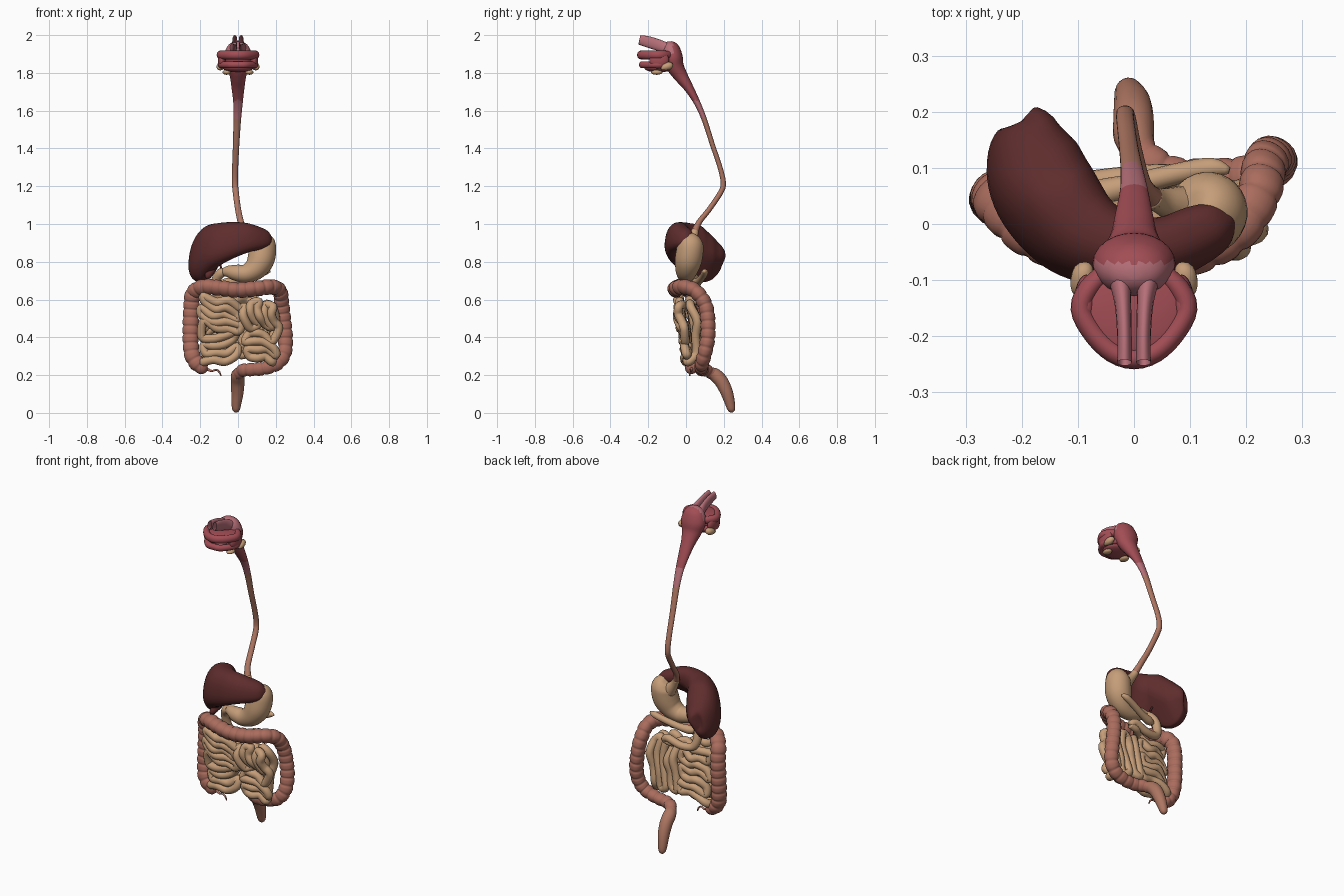
import bpy, bmesh, math, random
from mathutils import Vector

random.seed(4)


def material(name, rgb):
    m = bpy.data.materials.new(name)
    m.diffuse_color = (*rgb, 1)
    return m


TAN = material("tan gut", (0.56, 0.34, 0.19))
COLON = material("colon brown pink", (0.40, 0.15, 0.11))
GULLET = material("gullet brown", (0.42, 0.18, 0.12))
LIVER = material("liver maroon", (0.115, 0.026, 0.026))
RED = material("mouth red", (0.36, 0.075, 0.09))
PINK = material("soft pink", (0.47, 0.16, 0.19))


def spline(pts, step):
    """Catmull-Rom samples of position and both radii."""
    P = [tuple(p) + ((p[3],) if len(p) == 4 else ()) for p in pts]
    P = [P[0]] + P + [P[-1]]
    out = []
    for i in range(1, len(P) - 2):
        a, b, c, d = P[i - 1:i + 3]
        n = max(3, int((Vector(c[:3]) - Vector(b[:3])).length / step))
        for k in range(n + (i == len(P) - 3)):
            t = k / n
            out.append([0.5 * (2 * q + (r - p) * t + (2 * p - 5 * q + 4 * r - s) * t * t
                               + (3 * q - p - 3 * r + s) * t ** 3)
                        for p, q, r, s in zip(a, b, c, d)])
    return out


def tube(name, pts, mats, sides=16, step=0.01, ref=(1, 0, 0), ripple=0, lean=0,
         power=1, hollow=0, fixed=False, rule=None, open_start=False):
    """Sweep an ellipse along a smooth path; the first radius lies along ref."""
    S = spline(pts, step)
    pos = [Vector(s[:3]) for s in S]
    side, dist = Vector(ref), 0
    bm = bmesh.new()
    rings = []
    for i, s in enumerate(S):
        tan = (pos[min(i + 1, len(S) - 1)] - pos[max(i - 1, 0)]).normalized()
        if not fixed:
            side = (side - tan * side.dot(tan)).normalized()
        other = tan.cross(side).normalized()
        if i:
            dist += (pos[i] - pos[i - 1]).length
        ra, rb = max(s[3], 0.001), max(s[4], 0.001)
        pouch = 1 - ripple * (1 - abs(math.sin(math.pi * dist / 0.045))) ** 2
        ring = []
        for k in range(sides):
            t = 2 * math.pi * k / sides
            g = pouch * (1 + 0.25 * ripple * math.cos(3 * t))
            c, n = (math.copysign(abs(v) ** power, v) for v in (math.cos(t), math.sin(t)))
            if n < 0 and c < 0:
                n *= 1 + hollow * c
            ring.append(bm.verts.new(pos[i] + side * (ra * g * c) + other * (rb * g * (n - lean * c))))
        rings.append(ring)
    for r0, r1 in zip(rings, rings[1:]):
        for k in range(sides):
            j = (k + 1) % sides
            bm.faces.new((r0[k], r0[j], r1[j], r1[k]))
    if not open_start:
        bm.faces.new(rings[0][::-1])
    bm.faces.new(rings[-1])
    return finish(name, bm, mats, rule)


def finish(name, bm, mats, rule=None):
    bmesh.ops.recalc_face_normals(bm, faces=bm.faces)
    for f in bm.faces:
        f.smooth = True
        if rule:
            f.material_index = rule(f.calc_center_median())
    me = bpy.data.meshes.new(name)
    bm.to_mesh(me)
    bm.free()
    for m in mats:
        me.materials.append(m)
    ob = bpy.data.objects.new(name, me)
    bpy.context.collection.objects.link(ob)
    return ob


def ball(name, loc, size, mat):
    bm = bmesh.new()
    bmesh.ops.create_uvsphere(bm, u_segments=24, v_segments=14, radius=1)
    for v in bm.verts:
        v.co = Vector(loc) + Vector(a * b for a, b in zip(v.co, size))
    return finish(name, bm, [mat])


# Throat and gullet, coloured by height
def throat_rule(c):
    if c.z > 1.9 and c.y < -0.07:
        return 1
    return 0 if c.z > 1.655 else 1 if c.z > 1.56 else 2


tube("throat_and_gullet", [
    (0, -0.088, 1.967, .01, .01), (0, -0.087, 1.957, .04, .03), (0, -0.082, 1.93, .062, .047),
    (0, -0.07, 1.88, .074, .053), (0, -0.055, 1.83, .06, .045), (0, -0.025, 1.78, .043, .036),
    (0, 0.015, 1.72, .034, .025), (0, 0.06, 1.64, .025, .017), (-.004, 0.098, 1.55, .02, .014),
    (-.01, 0.14, 1.42, .017, .013), (-.015, 0.18, 1.3, .016, .013), (-.016, 0.197, 1.22, .016, .014),
    (-.012, 0.185, 1.17, .016, .014), (0, 0.125, 1.08, .016, .014), (.015, 0.07, 1.01, .017, .015),
    (.035, 0.045, 0.955, .02, .02)], [RED, PINK, GULLET], sides=24, rule=throat_rule)


# Mouth: two lip arches, palate and floor
def arch(name, z, k, rz, rp, tip):
    half = [(.045, -.08, .8), (.08, -.115, 1), (.094, -.152, 1), (.072, -.195, 1), (.038, -.228, 1)]
    row = [(-x * k, y, z, rz * s, rp * s) for x, y, s in half] + [(0, tip, z, rz, rp)]
    row += [(-p[0], *p[1:]) for p in row[-2::-1]]
    tube(name, row, [RED], ref=(0, 0, 1))


arch("upper_lip_arch", 1.895, 1, .023, .019, -.24)
arch("lower_lip_arch", 1.843, .95, .018, .017, -.232)
ball("palate", (0, -.15, 1.902), (.088, .088, .014), RED)
ball("mouth_floor", (0, -.145, 1.825), (.08, .075, .022), RED)
ball("tongue", (0, -.15, 1.85), (.05, .07, .014), PINK)

for s, label in ((-1, "left"), (1, "right")):
    # Cheek wall, nasal passage and salivary glands
    ball(label + "_cheek", (s * .085, -.142, 1.868), (.022, .052, .046), RED)
    tube(label + "_nasal_passage", [
        (s * .017, -.247, 1.975, .013, .025), (s * .017, -.2, 1.964, .013, .03),
        (s * .02, -.14, 1.945, .015, .03), (s * .026, -.09, 1.925, .022, .028)],
        [PINK], open_start=True)
    tube(label + "_ear_gland", [
        (s * .078, -.075, 1.835, .008), (s * .088, -.085, 1.838, .02), (s * .096, -.112, 1.83, .018),
        (s * .098, -.13, 1.82, .006)], [TAN])
    ball(label + "_jaw_gland", (s * .06, -.155, 1.803), (.022, .03, .013), TAN)

# Liver: one leaning sweep from the big lobe round to the small lobe
tube("liver", [
    (-.195, .19, .82, .04, .022), (-.19, .18, .82, .07, .046), (-.183, .13, .82, .12, .078),
    (-.16, .06, .845, .147, .09), (-.105, -.01, .886, .12, .083), (-.03, -.045, .912, .098, .066),
    (.05, -.045, .927, .078, .056), (.12, -.016, .925, .058, .05), (.155, .003, .922, .042, .037),
    (.176, .015, .92, .012, .012)],
    [LIVER], sides=36, ref=(0, 0, 1), lean=.22, power=.85, hollow=.7, fixed=True)
tube("gallbladder", [(-.17, -.02, .715, .006), (-.16, -.015, .725, .018), (-.135, 0, .755, .017),
                     (-.105, .015, .785, .006)], [LIVER])
tube("bile_duct", [(-.11, .04, .82, .005), (-.09, .03, .77, .005), (-.095, .03, .71, .005)],
     [LIVER], sides=8)

# Stomach, duodenum and pancreas
tube("stomach", [
    (.112, .03, .94, .012), (.118, .028, .932, .04), (.13, .025, .9, .066), (.13, .02, .855, .072),
    (.118, .012, .805, .071), (.088, .004, .762, .061), (.04, 0, .738, .049), (-.01, .002, .742, .043),
    (-.05, .01, .748, .032), (-.075, .018, .745, .022)], [TAN], sides=28, ref=(0, 1, 0))
tube("stomach_entrance", [(.03, .048, .965, .02), (.05, .04, .93, .024), (.09, .03, .88, .04)], [TAN])
tube("duodenum", [
    (-.06, .015, .747, .02), (-.09, .025, .74, .026), (-.115, .045, .705, .025), (-.115, .06, .64, .024),
    (-.09, .07, .6, .023), (-.02, .08, .595, .022), (.06, .085, .62, .022), (.09, .075, .6, .02)],
    [TAN], ref=(0, 1, 0))
tube("pancreas", [
    (-.09, .05, .69, .012), (-.06, .055, .69, .024), (0, .07, .7, .02), (.08, .09, .725, .019),
    (.14, .1, .745, .018), (.17, .095, .75, .006)], [TAN], ref=(0, 0, 1))

# Large intestine with pouches
tube("large_intestine", [
    (-.162, .03, .232, .008), (-.17, .03, .234, .028), (-.205, .03, .25, .041), (-.24, .035, .3, .043),
    (-.25, .045, .37, .043), (-.25, .05, .47, .043), (-.247, .05, .56, .043), (-.235, .03, .635, .043),
    (-.18, -.02, .668, .043), (-.09, -.05, .662, .042), (0, -.055, .652, .042), (.1, -.05, .66, .042),
    (.18, -.01, .668, .041), (.22, .05, .645, .04), (.23, .098, .58, .04), (.24, .115, .5, .04),
    (.25, .115, .4, .04), (.245, .1, .32, .039), (.21, .085, .265, .038), (.14, .08, .237, .036),
    (.07, .085, .23, .035), (.025, .11, .225, .034), (0, .145, .203, .03)],
    [COLON], sides=20, step=.005, ref=(0, 1, 0), ripple=.15)
tube("rectum", [
    (.012, .125, .215, .028), (0, .155, .2, .036), (-.001, .188, .165, .036), (-.003, .215, .11, .033),
    (-.008, .232, .055, .027), (-.01, .24, .02, .021), (-.01, .241, .006, .012), (-.01, .241, .002, .003)],
    [GULLET], sides=20)
tube("appendix", [(-.17, .03, .235, .009), (-.14, .025, .222, .006), (-.115, .02, .228, .005),
                  (-.098, .02, .215, .005), (-.09, .02, .195, .003)], [COLON], sides=10)


# Small intestine: wavy zigzag folds, in horizontal or upright groups, joined end to end
def coil(x0, x1, z0, z1, rows, y, slant=0, upright=False):
    pts = []
    for i in range(rows):
        f = i / (rows - 1)
        for u in ((0, .33, .67, 1) if i % 2 == 0 else (1, .67, .33, 0)):
            a, b = (f, u) if upright else (u, f)
            x = x0 + (x1 - x0) * a + (slant * (b - .5) if upright else 0)
            z = z0 + (z1 - z0) * b + (0 if upright else slant * (a - .5))
            yy = y + (.3 * (.018 - y) if u in (0, 1) else 0) + .12 * (.43 - z)
            wx, wz = .012 * math.sin(48 * z + 60 * y), .014 * math.sin(42 * x + 9 * z + 50 * y)
            pts.append((x + wx, yy + random.uniform(-.01, .01), z + wz, .0235))
    return pts


path = [(.09, .075, .6, .02), (.04, .07, .59, .021)]
path += coil(-.01, -.17, .57, .31, 7, .052, -.03)
path += coil(-.18, -.015, .28, .405, 4, -.018, .03)
path += coil(-.185, 0, .45, .59, 5, -.024, -.05)
path += coil(.04, .19, .575, .46, 5, -.024, .03, True)
path += coil(.19, .05, .41, .29, 4, -.018, .04)
path += coil(.185, .03, .31, .56, 5, .055, .02, True)
tube("small_intestine", path, [TAN], sides=12, step=.009)
